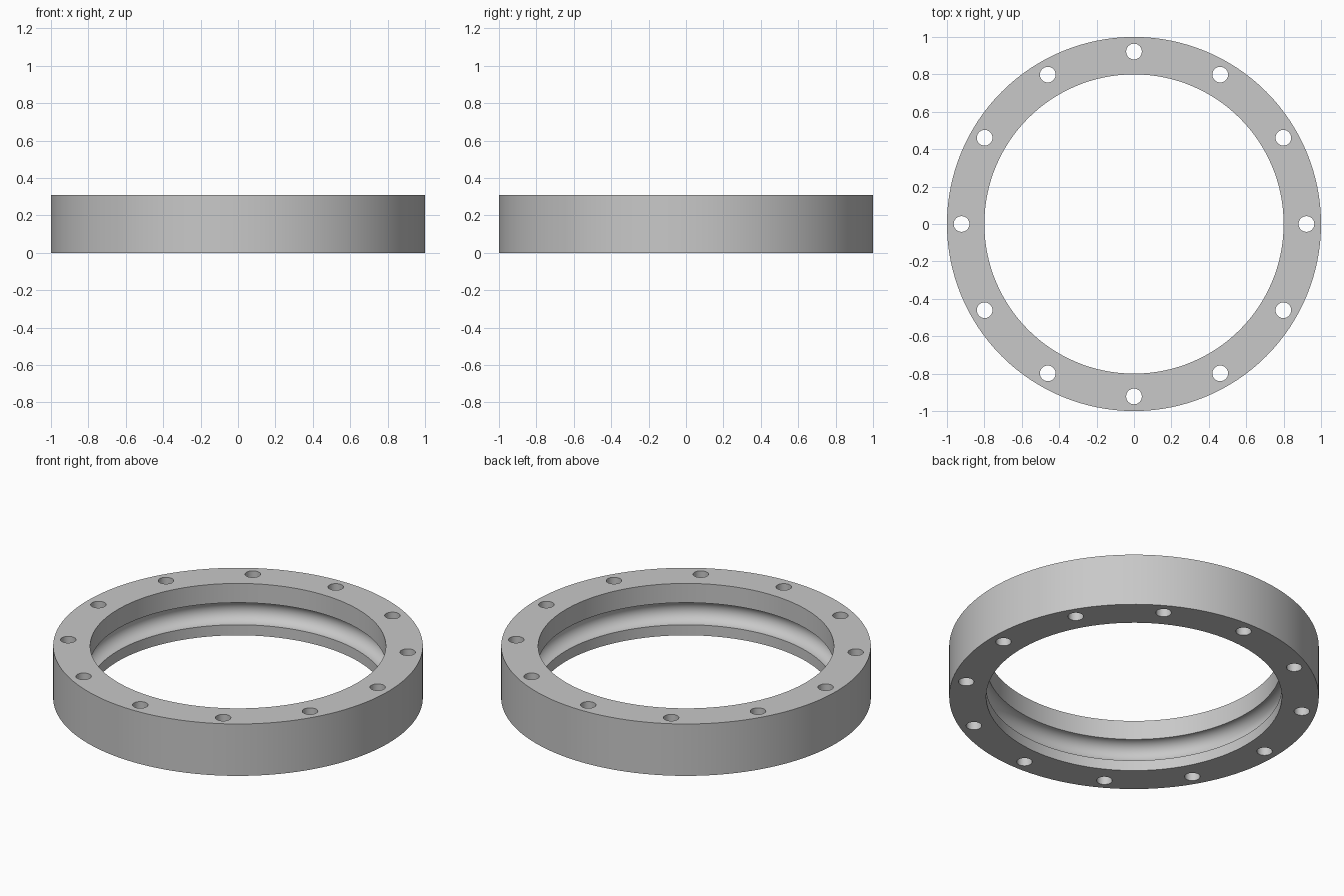
import bpy, bmesh
from math import pi, sin, cos, radians
from mathutils import Matrix

if "Cube" in bpy.data.objects:
    bpy.data.objects.remove(bpy.data.objects["Cube"], do_unlink=True)

HEIGHT = 0.31
R_OUT, R_IN = 1.0, 0.8
GROOVE_Z, GROOVE_R = 0.129, 0.066
BOLT_CIRCLE, BOLT_R, BOLTS = 0.922, 0.042, 12
SEGMENTS = 128

# Plain grey metal
steel = bpy.data.materials.new("grey steel")
steel.use_nodes = True
grey = (0.58, 0.58, 0.58, 1)
steel.diffuse_color = grey
steel.node_tree.nodes["Principled BSDF"].inputs["Base Color"].default_value = grey


def make_object(name, bm):
    bmesh.ops.recalc_face_normals(bm, faces=bm.faces)
    mesh = bpy.data.meshes.new(name)
    bm.to_mesh(mesh)
    bm.free()
    mesh.materials.append(steel)
    obj = bpy.data.objects.new(name, mesh)
    bpy.context.collection.objects.link(obj)
    return obj


# Ring cross-section: square outside, half-round ball groove inside
arc_steps = 20
groove = []
for i in range(arc_steps + 1):
    a = -pi / 2 + pi * i / arc_steps
    groove.append((R_IN + GROOVE_R * cos(a), GROOVE_Z + GROOVE_R * sin(a)))
profile = [(R_OUT, HEIGHT), (R_OUT, 0), (R_IN, 0)] + groove + [(R_IN, HEIGHT)]

# Turn the section around the z axis
bm = bmesh.new()
loops = []
for s in range(SEGMENTS):
    a = 2 * pi * s / SEGMENTS
    loops.append([bm.verts.new((r * cos(a), r * sin(a), z)) for r, z in profile])
for s in range(SEGMENTS):
    here, after = loops[s], loops[(s + 1) % SEGMENTS]
    for k in range(len(profile)):
        n = (k + 1) % len(profile)
        bm.faces.new((here[k], here[n], after[n], after[k]))
ring = make_object("bearing_ring", bm)

# Bolt hole cutters
bm = bmesh.new()
for i in range(BOLTS):
    a = 2 * pi * i / BOLTS
    place = Matrix.Translation((BOLT_CIRCLE * cos(a), BOLT_CIRCLE * sin(a), HEIGHT / 2))
    bmesh.ops.create_cone(bm, cap_ends=True, segments=32, radius1=BOLT_R,
                          radius2=BOLT_R, depth=HEIGHT * 2, matrix=place)
cutter = make_object("bolt_hole_cutters", bm)
cutter.hide_render = True

# Drill the holes
drill = ring.modifiers.new("bolt_holes", 'BOOLEAN')
drill.operation = 'DIFFERENCE'
drill.solver = 'EXACT'
drill.object = cutter
for o in bpy.context.selected_objects:
    o.select_set(False)
ring.select_set(True)
bpy.context.view_layer.objects.active = ring
bpy.ops.object.modifier_apply(modifier=drill.name)
bpy.data.objects.remove(cutter, do_unlink=True)

bpy.ops.object.shade_smooth_by_angle(angle=radians(30))
